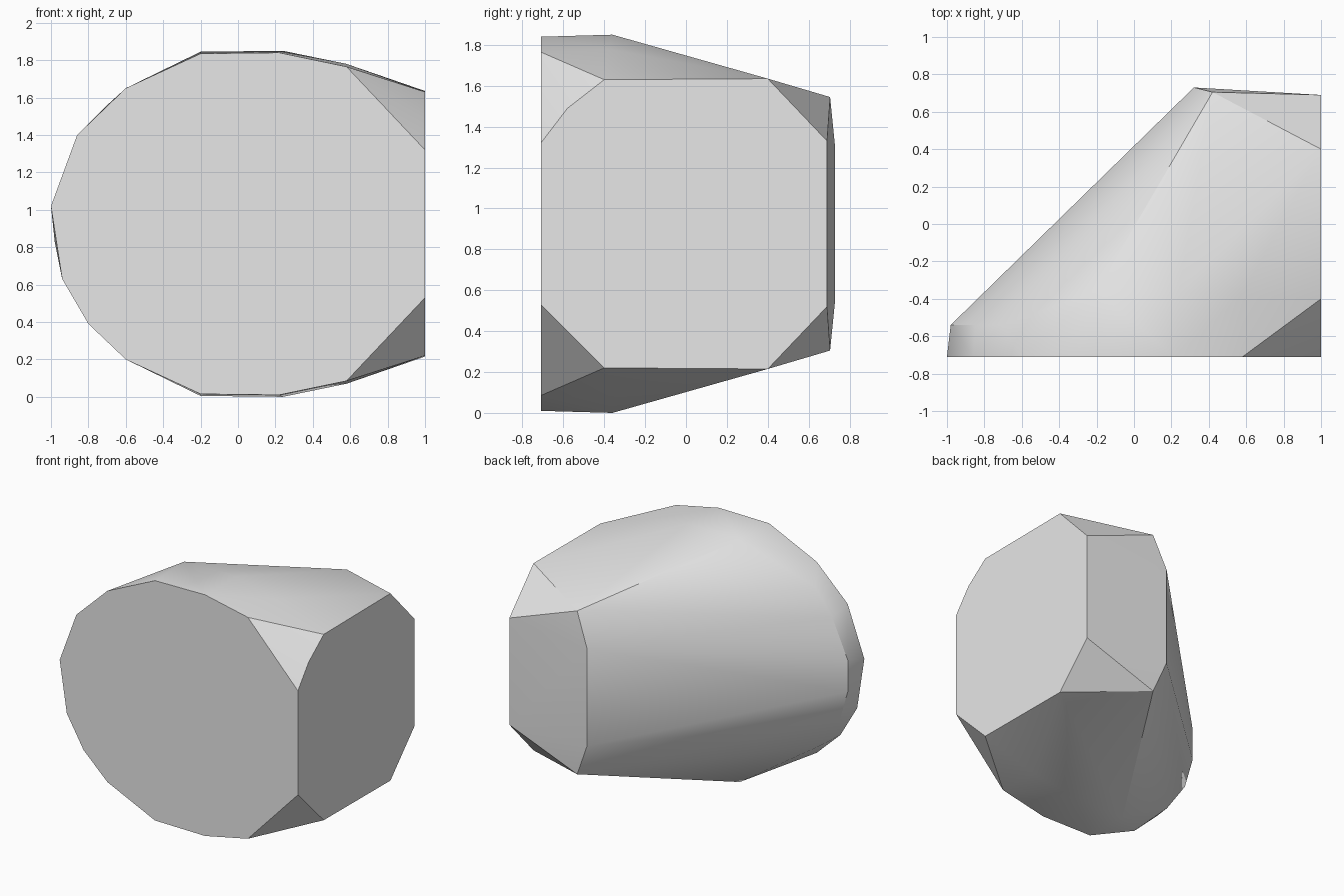
import bpy, bmesh, math
from mathutils import Vector

cube = bpy.data.objects.get("Cube")
if cube:
    bpy.data.objects.remove(cube, do_unlink=True)

MID = 0.925       # height of the horizontal symmetry plane
FRONT = -0.71     # flat front face
RIM = -0.54       # back of the narrow rim on the rounded end

# Corners mirrored above and below the middle: x, y, half height
mirrored = [
    # front face
    (-0.6, FRONT, 0.725), (-0.2, FRONT, 0.91), (0.22, FRONT, 0.915),
    (0.58, FRONT, 0.84), (1, FRONT, 0.395),
    # crown and underside
    (-0.2, -0.36, 0.92), (0.24, -0.36, 0.925), (0.58, -0.38, 0.855),
    # flat side face
    (1, -0.4, 0.705), (1, 0.4, 0.71), (1, 0.69, 0.405),
    # back face
    (0.42, 0.705, 0.62), (0.32, 0.73, 0.37),
]

# Uneven corners of the rounded end: x, z
front_end = [(-0.86, 1.4), (-1, 1.02), (-0.94, 0.63), (-0.8, 0.39)]
rim_end = [(-0.71, 1.55), (-0.85, 1.36), (-0.98, 1.07), (-0.98, 0.83),
           (-0.91, 0.59), (-0.75, 0.36)]

points = [Vector((x, y, MID + s * h)) for x, y, h in mirrored for s in (1, -1)]
points += [Vector((x, FRONT, z)) for x, z in front_end]
points += [Vector((x, RIM, z)) for x, z in rim_end]
points.append(Vector((1, -0.58, 1.49)))    # extra corner on the side face

# Wrap the corners in one convex solid
bm = bmesh.new()
for p in points:
    bm.verts.new(p)
hull = bmesh.ops.convex_hull(bm, input=bm.verts[:])
unused = {v for v in hull["geom_interior"] + hull["geom_unused"]
          if isinstance(v, bmesh.types.BMVert) and v.is_valid}
bmesh.ops.delete(bm, geom=list(unused), context="VERTS")
bmesh.ops.dissolve_limit(bm, angle_limit=math.radians(1.5),
                         verts=bm.verts[:], edges=bm.edges[:])
bmesh.ops.recalc_face_normals(bm, faces=bm.faces[:])

mesh = bpy.data.meshes.new("faceted_block")
bm.to_mesh(mesh)
bm.free()
block = bpy.data.objects.new("faceted_block", mesh)
bpy.context.collection.objects.link(block)

# Plain grey
grey = bpy.data.materials.new("light_grey")
grey.use_nodes = True
color = (0.8, 0.8, 0.8, 1)
grey.diffuse_color = color
grey.node_tree.nodes["Principled BSDF"].inputs["Base Color"].default_value = color
mesh.materials.append(grey)

# Smooth the rounded flanks, keep the flat faces crisp
bpy.ops.object.select_all(action="DESELECT")
block.select_set(True)
bpy.context.view_layer.objects.active = block
bpy.ops.object.shade_smooth_by_angle(angle=math.radians(30))
